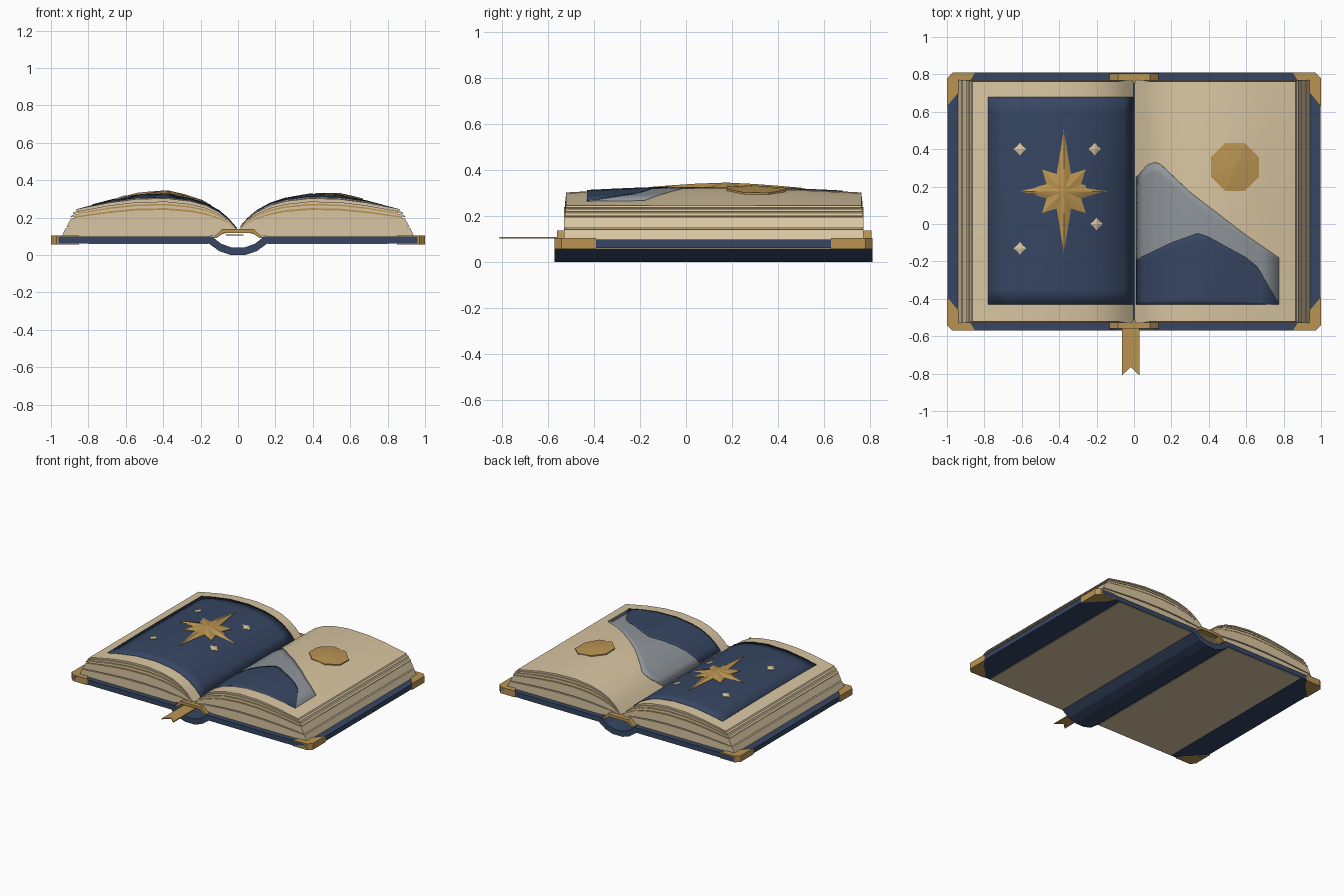
import bpy, bmesh, math

if "Cube" in bpy.data.objects:
    bpy.data.objects.remove(bpy.data.objects["Cube"], do_unlink=True)


def material(name, *rgb):
    lin = [((c / 255 + 0.055) / 1.055) ** 2.4 for c in rgb] + [1]
    m = bpy.data.materials.new(name)
    m.use_nodes = True
    m.diffuse_color = lin
    bsdf = next(n for n in m.node_tree.nodes if n.type == 'BSDF_PRINCIPLED')
    bsdf.inputs["Base Color"].default_value = lin
    bsdf.inputs["Roughness"].default_value = 0.8
    return m


BLUE = material("navy cloth", 54, 70, 98)
PAPER = material("cream paper", 217, 198, 162)
GOLD = material("old gold", 186, 148, 82)
MIST = material("misty grey blue", 143, 149, 154)

FRONT, BACK = -0.57, 0.81          # cover ends
PAGE_FRONT, PAGE_BACK = -0.53, 0.77


def interp(table, x):
    for (xa, za), (xb, zb) in zip(table, table[1:]):
        if x <= xb:
            break
    return za + (zb - za) * (x - xa) / (xb - xa)


# Page stack cross-section: top curve, underside, and swell of the open page
TOP = [(0, .135), (.05, .19), (.1, .23), (.17, .265), (.25, .287), (.38, .302),
       (.54, .298), (.68, .28), (.86, .245), (1, .21)]
UNDER = [(0, .122), (.07, .118), (.13, .097), (.2, .096), (1, .096)]
SWELL = [(0, 0), (.1, .005), (.38, .022), (.54, .022), (.86, 0), (1, 0)]
KNOTS = [p[0] for p in TOP]


def layer_z(x, f):
    low = interp(UNDER, x)
    return low + f * (interp(TOP, x) - low)


def swell(x, y):
    t = (y - PAGE_FRONT) / (PAGE_BACK - PAGE_FRONT)
    return interp(SWELL, x) * max(0, math.sin(math.pi * t))


def page_z(x, y):
    return interp(TOP, abs(x)) + swell(abs(x), y)


def finish(name, bm, mat, smooth=False, recalc=True):
    if recalc:
        bmesh.ops.recalc_face_normals(bm, faces=bm.faces)
    mesh = bpy.data.meshes.new(name)
    bm.to_mesh(mesh)
    bm.free()
    mesh.materials.append(mat)
    ob = bpy.data.objects.new(name, mesh)
    bpy.context.collection.objects.link(ob)
    if smooth:
        bpy.ops.object.select_all(action='DESELECT')
        ob.select_set(True)
        bpy.context.view_layer.objects.active = ob
        bpy.ops.object.shade_smooth_by_angle(angle=math.radians(30))
    return ob


def loft(name, rings, mat, smooth=False):
    """Join closed rings of points and cap both ends."""
    bm = bmesh.new()
    rows = [[bm.verts.new(p) for p in r] for r in rings]
    for a, b in zip(rows, rows[1:]):
        for i in range(len(a)):
            j = (i + 1) % len(a)
            bm.faces.new((a[i], a[j], b[j], b[i]))
    bm.faces.new(rows[0])
    bm.faces.new(rows[-1])
    return finish(name, bm, mat, smooth)


def slab(name, outline, z0, z1, mat):
    return loft(name, [[(x, y, z) for x, y in outline] for z in (z0, z1)], mat)


def bar(name, profile, y0, y1, mat):
    return loft(name, [[(x, y, z) for x, z in profile] for y in (y0, y1)], mat)


def mirror(ob):
    ob.modifiers.new("Mirror", 'MIRROR')
    return ob


def page_layer(name, f0, f1, out0, out1, inset, mat, swollen=False):
    low = [x for x in KNOTS if x < out0 - .02] + [out0]
    high = [x for x in KNOTS if x < out1 - .02] + [out1]
    y0, y1 = PAGE_FRONT + inset, PAGE_BACK - inset
    rows = 14 if swollen else 1
    rings = []
    for k in range(rows + 1):
        y = y0 + (y1 - y0) * k / rows
        ring = [(x + .003, y, layer_z(x, f0)) for x in low]
        ring += [(x + .003, y, layer_z(x, f1) + (swell(x, y) if swollen else 0))
                 for x in reversed(high)]
        rings.append(ring)
    mirror(loft(name, rings, mat, True))


# Covers with lining panels underneath
mirror(slab("cover", [(.13, FRONT), (.96, FRONT), (.997, FRONT + .04),
                      (.997, BACK - .04), (.96, BACK), (.13, BACK)], .062, .098, BLUE))
mirror(slab("cover_underside_panel", [(.16, FRONT + .005), (.8, FRONT + .005),
                                      (.8, BACK - .005), (.16, BACK - .005)],
            .058, .063, PAPER))

# Curved spine
outer = [(-.16, .066), (-.1, .022), (-.04, .002), (.04, .002), (.1, .022), (.16, .066)]
inner = [(.14, .098), (.09, .06), (.035, .04), (-.035, .04), (-.09, .06), (-.14, .098)]
outer = [(x, max(0, z - .002)) for x, z in outer]
bar("spine", outer + inner, FRONT, BACK, BLUE)

# Metal corner guards
for label, edge, s in (("front", FRONT, 1), ("back", BACK, -1)):
    shape = [(0, .03), (.03, 0), (.15, 0), (.12, .05), (.05, .12), (0, .18)]
    mirror(slab(label + "_corner", [(1 - dx, edge + s * dy) for dx, dy in shape],
                .057, .104, GOLD))

# Arched headbands at both ends of the spine
arch = [(-.135, .09), (-.085, .138), (.085, .138), (.135, .09),
        (.115, .09), (.075, .118), (-.075, .118), (-.115, .09)]
bar("front_headband", arch, FRONT + .01, PAGE_FRONT + .02, GOLD)
bar("back_headband", arch, PAGE_BACK - .02, BACK - .005, GOLD)

# Ribbon bookmark with a swallow tail
slab("ribbon", [(-.065, -.5), (-.065, -.81), (-.018, -.765), (.03, -.81), (.03, -.5)],
     .103, .11, GOLD)

# Page stack, bottom to top
page_layer("lower_pages", 0, .34, .94, .92, 0, PAPER)
page_layer("lower_page_gap", .33, .39, .905, .9, .008, PAPER)
page_layer("middle_pages", .38, .7, .915, .89, 0, PAPER)
page_layer("gilt_sheet_lower", .69, .76, .875, .875, .006, GOLD)
page_layer("loose_sheet_lower", .75, .82, .895, .885, .004, PAPER)
page_layer("gilt_sheet_upper", .81, .87, .85, .85, .01, GOLD)
page_layer("loose_sheet_upper", .86, .92, .88, .875, .006, PAPER)
page_layer("top_page_gap", .91, .96, .85, .85, .015, PAPER)
page_layer("top_page", .95, 1, .865, .86, .008, PAPER, True)


def painting(name, crest, y0, side, lift, mat):
    """Thin painted plate following the page, below a crest line."""
    a, b = crest[0][0], crest[-1][0]
    xs = sorted({x for x in KNOTS if a < x < b} | {p[0] for p in crest})
    bm = bmesh.new()
    cols, n = [], 14
    for x in xs:
        y1 = interp(crest, x)
        ys = [y0 + (y1 - y0) * k / n for k in range(n + 1)]
        cols.append([bm.verts.new((side * x, y, page_z(x, y) + lift)) for y in ys])
    for p, q in zip(cols, cols[1:]):
        for k in range(n):
            f = bm.faces.new((p[k], q[k], q[k + 1], p[k + 1]))
            f.normal_update()
            if f.normal.z < 0:
                f.normal_flip()
    ob = finish(name, bm, mat, True, recalc=False)
    mod = ob.modifiers.new("Thickness", 'SOLIDIFY')
    mod.thickness = .006
    mod.offset = -1


painting("night_sky", [(.004, .68), (.78, .68)], -.43, -1, .004, BLUE)
painting("far_mountain", [(.012, .25), (.07, .315), (.11, .33), (.14, .32), (.3, .17),
                          (.6, -.06), (.775, -.18)], -.43, 1, .003, MIST)
painting("near_hill", [(.012, -.19), (.2, -.1), (.34, -.05), (.4, -.07), (.6, -.18),
                       (.66, -.23), (.775, -.42)], -.43, 1, .006, BLUE)


def emblem(name, cx, cy, radii, turn, height, mat):
    """Raised faceted shape; radii repeat around the centre."""
    n = len(radii)
    rings = []
    for t, h in ((1, -.004), (1, .008), (.7, .35), (.4, .7), (.03, 1)):
        lift = h if t == 1 else .008 + h * height
        ring = []
        for i, r in enumerate(radii):
            ang = turn + math.tau * i / n
            x, y = cx + t * r * math.cos(ang), cy + t * r * math.sin(ang)
            ring.append((x, y, page_z(x, y) + lift))
        rings.append(ring)
    loft(name, rings, mat)


# Gold star, sun and small stars
emblem("gold_star", -.375, .175, [.23, .1, .165, .1, .33, .1, .165, .1] * 2,
       0, .014, GOLD)
emblem("sun", .54, .305, [.138] * 8, math.pi / 8, .006, GOLD)
for i, (x, y) in enumerate([(-.61, .4), (-.21, .4), (-.2, 0), (-.61, -.13)]):
    emblem("small_star_%d" % (i + 1), x, y, [.034, .022] * 4, 0, .006, PAPER)
